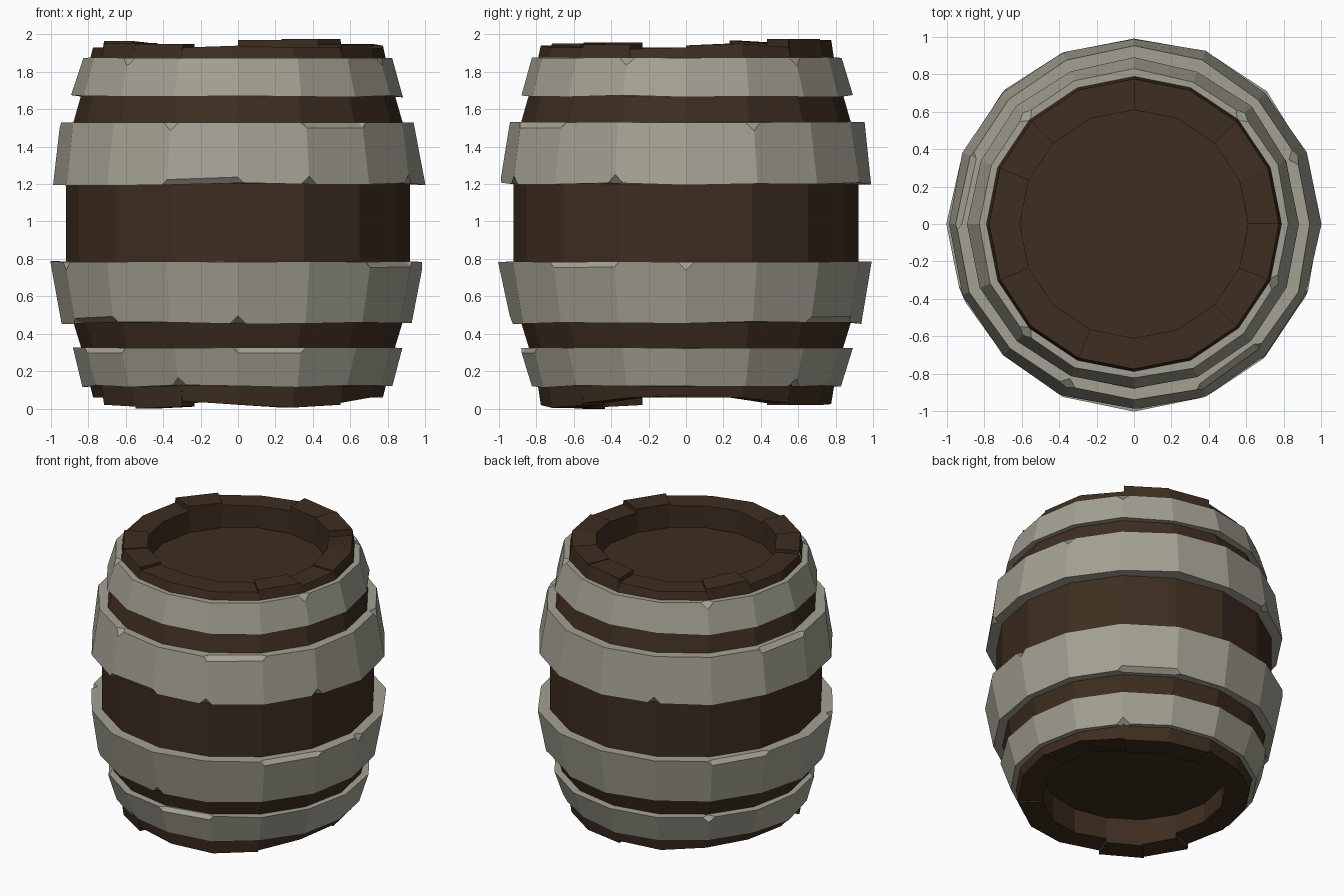
import bpy, bmesh, math, random
from mathutils import Vector

if "Cube" in bpy.data.objects:
    bpy.data.objects.remove(bpy.data.objects["Cube"])

random.seed(4)
N = 16


def material(name, rgb):
    m = bpy.data.materials.new(name)
    m.diffuse_color = (*rgb, 1)
    m.use_nodes = True
    m.node_tree.nodes["Principled BSDF"].inputs["Base Color"].default_value = m.diffuse_color
    return m


def finish(bm, name, mat):
    me = bpy.data.meshes.new(name)
    bm.to_mesh(me)
    bm.free()
    me.materials.append(mat)
    ob = bpy.data.objects.new(name, me)
    bpy.context.collection.objects.link(ob)


def polar(k, r, z):
    a = 2 * math.pi * k / N
    return Vector((r * math.cos(a), r * math.sin(a), z))


wood = material("dark_wood", (0.048, 0.026, 0.014))
metal = material("worn_metal", (0.37, 0.355, 0.29))

# Wooden body: start and end height of each stave at the top and bottom rims
top = [(1.94, 1.95), (1.95, 1.93), (1.975, 1.975), (1.97, 1.97),
       (1.94, 1.93), (1.93, 1.935), (1.95, 1.965), (1.93, 1.93),
       (1.93, 1.93), (1.955, 1.955), (1.95, 1.95), (1.93, 1.94),
       (1.94, 1.93), (1.93, 1.93), (1.945, 1.945), (1.92, 1.93)]
bottom = [(.06, .06), (.06, .03), (.02, .02), (.02, .025),
          (.04, .03), (.03, .05), (.05, .06), (.06, .06),
          (.06, .06), (.02, .01), (0, .01), (.04, .02),
          (.02, .005), (.005, .02), (.03, .06), (.06, .07)]
RO, RI = 0.775, 0.61


def stave_profile(zb, zt):
    return [(0, .2), (RI, .2), (RI, zb), (RO, zb),
            (.79, .12), (.84, .33), (.88, .46), (.92, .79),
            (.92, 1.2), (.88, 1.53), (.84, 1.67), (.79, 1.87),
            (RO, zt), (RI, zt), (RI, 1.77), (0, 1.77)]


bm = bmesh.new()


def face(points):
    clean = [p for i, p in enumerate(points) if (p - points[i - 1]).length > 1e-5]
    if len(clean) > 2:
        bm.faces.new([bm.verts.new(p) for p in clean])


for k in range(N):
    a = stave_profile(bottom[k][0], top[k][0])
    b = stave_profile(bottom[k][1], top[k][1])
    for i in range(len(a) - 1):
        face([polar(k, *a[i]), polar(k + 1, *b[i]),
              polar(k + 1, *b[i + 1]), polar(k, *a[i + 1])])
    # step between neighbouring staves
    for rim, sign in ((top, 1), (bottom, -1)):
        h0, h1 = rim[k - 1][1], rim[k][0]
        step = [polar(k, RI, h0), polar(k, RO, h0), polar(k, RO, h1), polar(k, RI, h1)]
        face(step[::sign])
bmesh.ops.remove_doubles(bm, verts=bm.verts, dist=1e-4)
finish(bm, "barrel_body", wood)


# Metal bands: uneven hoops with chipped edges and corners
def band(name, low, high, inner, edge_chips, corner_chips):
    bm = bmesh.new()
    rings = []
    for k in range(N):
        j = [random.uniform(-.008, .008) for _ in range(4)]
        rings.append([bm.verts.new(p) for p in (
            polar(k, low[0] + j[0] - .004, low[1] + j[1]),
            polar(k, high[0] + j[2] - .004, high[1] + j[3] / 3),
            polar(k, inner[1], high[1]),
            polar(k, inner[0], low[1]))])
    for k in range(N):
        a, b = rings[k], rings[(k + 1) % N]
        for i in range(4):
            n = (i + 1) % 4
            bm.faces.new([a[i], b[i], b[n], a[n]])
    edges = [bm.edges.get((rings[k][s], rings[(k + 1) % N][s])) for k, s in edge_chips]
    corners = [rings[k][s] for k, s in corner_chips]
    bmesh.ops.bevel(bm, geom=edges, offset=.03, segments=1, profile=.5, affect='EDGES')
    corners = [v for v in corners if v.is_valid]
    bmesh.ops.bevel(bm, geom=corners, offset=.045, segments=1, profile=.5, affect='VERTICES')
    finish(bm, name, metal)


# chips are (corner number, 0 = lower edge / 1 = upper edge)
band("top_band", (.89, 1.67), (.83, 1.875), (.82, .77),
     [], [(2, 1), (6, 1), (10, 1), (15, 1)])
band("upper_middle_band", (1.0, 1.2), (.95, 1.53), (.90, .86),
     [(7, 1), (13, 1), (11, 0)], [(1, 1), (5, 0), (11, 1), (13, 0), (15, 0)])
band("lower_middle_band", (.94, .46), (1.0, .785), (.86, .90),
     [(6, 1), (14, 1), (9, 0), (2, 0)], [(0, 1), (9, 1), (12, 0)])
band("bottom_band", (.83, .12), (.89, .325), (.77, .82),
     [(9, 1), (12, 1)], [(2, 0), (6, 1), (11, 0)])
